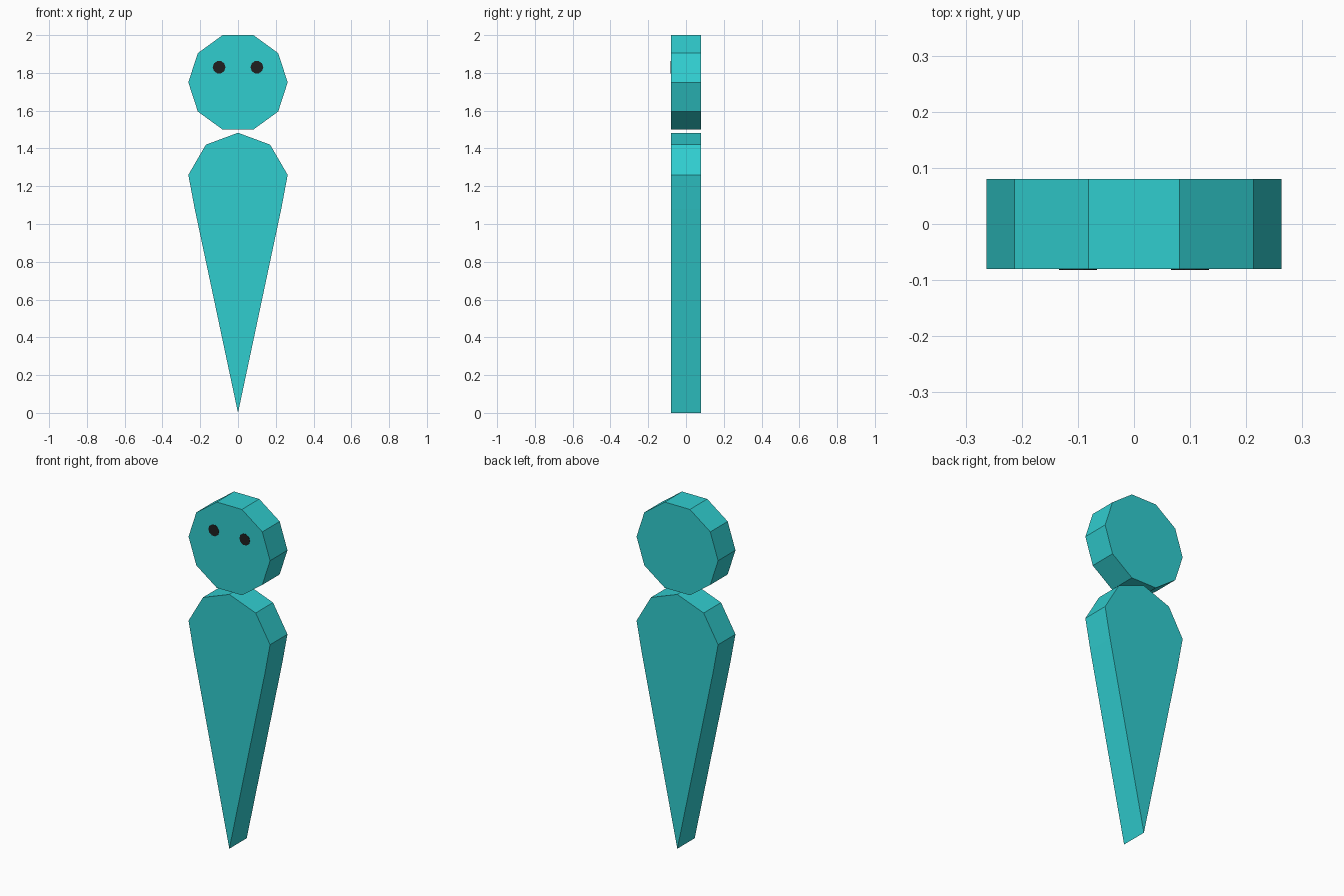
import bpy
import bmesh
from math import cos, sin, tau

cube = bpy.data.objects.get("Cube")
if cube:
    bpy.data.objects.remove(cube, do_unlink=True)


def make_material(name, color):
    mat = bpy.data.materials.new(name)
    mat.use_nodes = True
    mat.diffuse_color = color
    mat.node_tree.nodes["Principled BSDF"].inputs["Base Color"].default_value = color
    return mat


def extrude_outline(name, outline, y_front, y_back, mat):
    """Flat-shaded solid from an x-z outline, extruded along y."""
    bm = bmesh.new()
    face = bm.faces.new([bm.verts.new((x, y_front, z)) for x, z in outline])
    extruded = bmesh.ops.extrude_face_region(bm, geom=[face], use_keep_orig=True)
    moved = [v for v in extruded["geom"] if isinstance(v, bmesh.types.BMVert)]
    bmesh.ops.translate(bm, verts=moved, vec=(0, y_back - y_front, 0))
    bmesh.ops.recalc_face_normals(bm, faces=bm.faces)
    mesh = bpy.data.meshes.new(name)
    bm.to_mesh(mesh)
    bm.free()
    mesh.materials.append(mat)
    obj = bpy.data.objects.new(name, mesh)
    bpy.context.collection.objects.link(obj)
    return obj


def circle(x, z, radius, sides):
    return [(x + radius * cos(tau * i / sides), z + radius * sin(tau * i / sides))
            for i in range(sides)]


teal = make_material("teal", (0.03, 0.61, 0.625, 1))
black = make_material("black", (0.014, 0.014, 0.014, 1))
HALF_DEPTH = 0.08

# Head: ten-sided disc
extrude_outline("head", circle(0, 1.75, 0.263, 10), -HALF_DEPTH, HALF_DEPTH, teal)

# Body: mirrored outline tapering to an edge at the bottom
side = [(0.17, 1.42), (0.263, 1.26), (0.229, 1.08)]
outline = [(0, 1.483)] + side + [(0, 0)] + [(-x, z) for x, z in reversed(side)]
extrude_outline("body", outline, -HALF_DEPTH, HALF_DEPTH, teal)

# Eyes: thin plates on the front of the head
for label, x in (("left", 0.1), ("right", -0.1)):
    extrude_outline(label + "_eye", circle(x, 1.83, 0.034, 10),
                    -HALF_DEPTH - 0.002, -HALF_DEPTH + 0.002, black)
